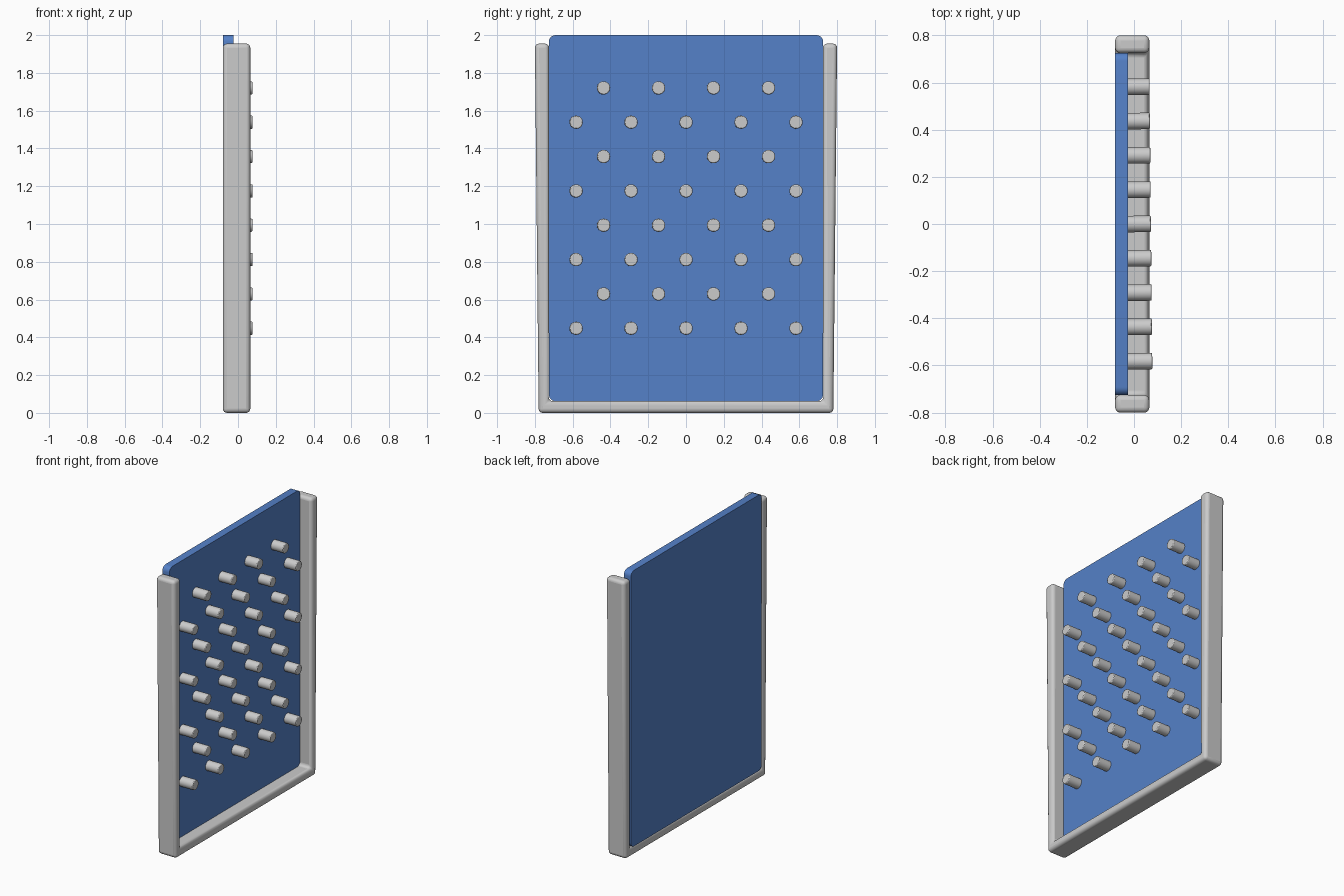
import bpy, bmesh, math
from mathutils import Matrix

if "Cube" in bpy.data.objects:
    bpy.data.objects.remove(bpy.data.objects["Cube"])


def extrude_profile(name, pts, x0, x1):
    """Extrude a (y, z) outline from x0 to x1."""
    bm = bmesh.new()
    face = bm.faces.new([bm.verts.new((x0, y, z)) for y, z in pts])
    new = bmesh.ops.extrude_face_region(bm, geom=[face])["geom"]
    bmesh.ops.translate(bm, vec=(x1 - x0, 0, 0),
                        verts=[v for v in new if isinstance(v, bmesh.types.BMVert)])
    bmesh.ops.recalc_face_normals(bm, faces=bm.faces)
    return finish(name, bm)


def finish(name, bm):
    me = bpy.data.meshes.new(name)
    bm.to_mesh(me)
    bm.free()
    ob = bpy.data.objects.new(name, me)
    bpy.context.collection.objects.link(ob)
    return ob


def bevel(ob, width, segments):
    m = ob.modifiers.new("rounding", 'BEVEL')
    m.width, m.segments = width, segments
    m.limit_method, m.angle_limit = 'ANGLE', math.radians(40)


def smooth(ob, angle=35):
    bpy.ops.object.select_all(action='DESELECT')
    ob.select_set(True)
    bpy.context.view_layer.objects.active = ob
    bpy.ops.object.shade_smooth_by_angle(angle=math.radians(angle))


# U-shaped frame, flaring slightly towards the top
half = [(0.78, 0.0), (0.80, 1.955), (0.725, 1.955), (0.727, 0.062)]
frame = extrude_profile("frame", half + [(-y, z) for y, z in reversed(half)], -0.08, 0.065)
bevel(frame, 0.022, 4)
smooth(frame)

# Blue panel with rounded corners
W, Z0, Z1, R, N = 0.726, 0.062, 2.0, 0.035, 6
outline = []
for i, (y, z) in enumerate([(W - R, Z1 - R), (-W + R, Z1 - R), (-W + R, Z0 + R), (W - R, Z0 + R)]):
    for k in range(N + 1):
        a = (i + k / N) * math.pi / 2
        outline.append((y + R * math.cos(a), z + R * math.sin(a)))
panel = extrude_profile("panel", outline, -0.08, -0.025)
smooth(panel)
blue = bpy.data.materials.new("blue")
blue.diffuse_color = (0.09, 0.22, 0.58, 1)
blue.use_nodes = True
blue.node_tree.nodes["Principled BSDF"].inputs["Base Color"].default_value = blue.diffuse_color
panel.data.materials.append(blue)

# Staggered rows of pegs, the whole set turned very slightly about z
bm = bmesh.new()
turn = Matrix.Rotation(math.radians(0.55), 4, 'Z')
START, END, PITCH = -0.045, 0.072, 0.291
for row in range(8):
    count = 5 if row % 2 == 0 else 4
    z = 0.448 + row * 0.1818
    for col in range(count):
        y = (col - (count - 1) / 2) * PITCH
        place = turn @ Matrix.Translation(((START + END) / 2, y, z)) @ Matrix.Rotation(math.pi / 2, 4, 'Y')
        bmesh.ops.create_cone(bm, cap_ends=True, segments=24, radius1=0.035, radius2=0.035,
                              depth=END - START, matrix=place)
pegs = finish("pegs", bm)
bevel(pegs, 0.005, 2)
smooth(pegs)
